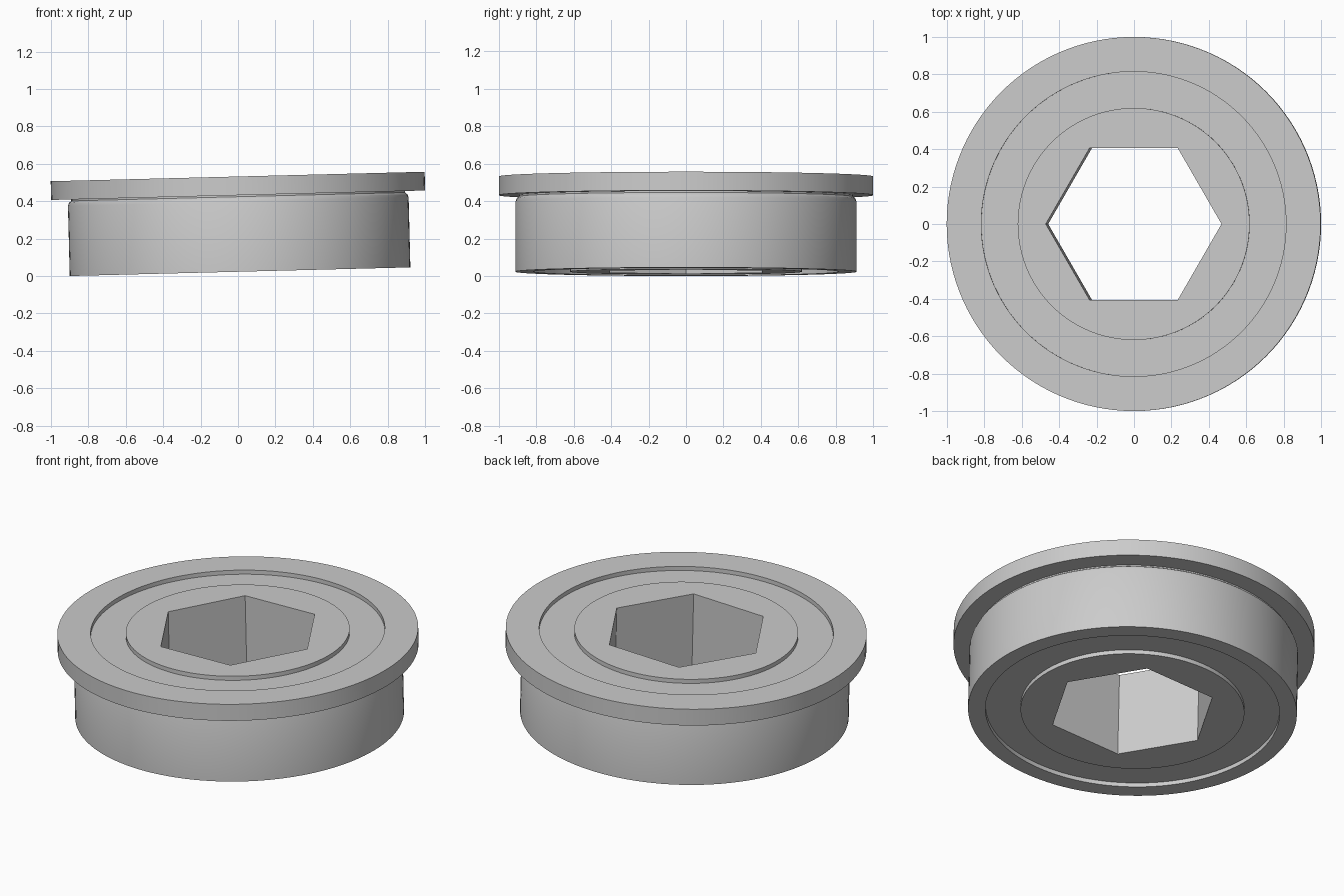
import bpy
import bmesh
from math import sin, cos, pi, radians

cube = bpy.data.objects.get("Cube")
if cube:
    bpy.data.objects.remove(cube, do_unlink=True)

SEGMENTS = 120
HEIGHT = 0.509
FLANGE = 0.1
BODY_R = 0.911
RECESS_OUT, RECESS_IN = 0.815, 0.62
DEPTH = 0.025
HEX_R = 0.47
TILT = radians(1.45)

steel = bpy.data.materials.new("grey_steel")
steel.use_nodes = True
colour = (0.6, 0.6, 0.6, 1)
steel.diffuse_color = colour
steel.node_tree.nodes["Principled BSDF"].inputs["Base Color"].default_value = colour


def hex_radius(angle):
    """Distance from the axis to the hexagon wall at an angle."""
    return HEX_R * cos(pi / 6) / cos(angle % (pi / 3) - pi / 6)


def lathe(name, profile):
    """Spin a closed (radius, height) profile; a radius may be a function."""
    bm = bmesh.new()
    rings = []
    for i in range(SEGMENTS):
        a = 2 * pi * i / SEGMENTS
        ring = []
        for radius, z in profile:
            r = radius(a) if callable(radius) else radius
            ring.append(bm.verts.new((r * cos(a), r * sin(a), z)))
        rings.append(ring)
    n = len(profile)
    for i in range(SEGMENTS):
        p, q = rings[i], rings[(i + 1) % SEGMENTS]
        for j in range(n):
            k = (j + 1) % n
            bm.faces.new((p[j], q[j], q[k], p[k]))
    bmesh.ops.recalc_face_normals(bm, faces=bm.faces)
    mesh = bpy.data.meshes.new(name)
    bm.to_mesh(mesh)
    bm.free()
    mesh.materials.append(steel)
    obj = bpy.data.objects.new(name, mesh)
    bpy.context.collection.objects.link(obj)
    # The whole bearing leans slightly, resting on one edge
    obj.rotation_euler = (0, -TILT, 0)
    obj.location = (0.011, 0, BODY_R * sin(TILT))
    bpy.ops.object.select_all(action='DESELECT')
    obj.select_set(True)
    bpy.context.view_layer.objects.active = obj
    bpy.ops.object.shade_smooth_by_angle(angle=radians(25))
    return obj


# Outer ring with flange and a small relief neck under it
under = HEIGHT - FLANGE
lathe("flanged_outer_ring", [
    (RECESS_OUT, 0), (BODY_R, 0), (BODY_R, under - 0.035),
    (BODY_R - 0.006, under - 0.018), (BODY_R - 0.018, under - 0.008),
    (BODY_R - 0.018, under), (1, under), (1, HEIGHT), (RECESS_OUT, HEIGHT)])

# Shield filling the gap, recessed on both sides
lathe("recessed_shield", [
    (RECESS_IN, DEPTH), (RECESS_OUT, DEPTH),
    (RECESS_OUT, HEIGHT - DEPTH), (RECESS_IN, HEIGHT - DEPTH)])

# Inner ring with hexagonal through bore
lathe("hex_bore_inner_ring", [
    (hex_radius, 0), (RECESS_IN, 0), (RECESS_IN, HEIGHT), (hex_radius, HEIGHT)])
